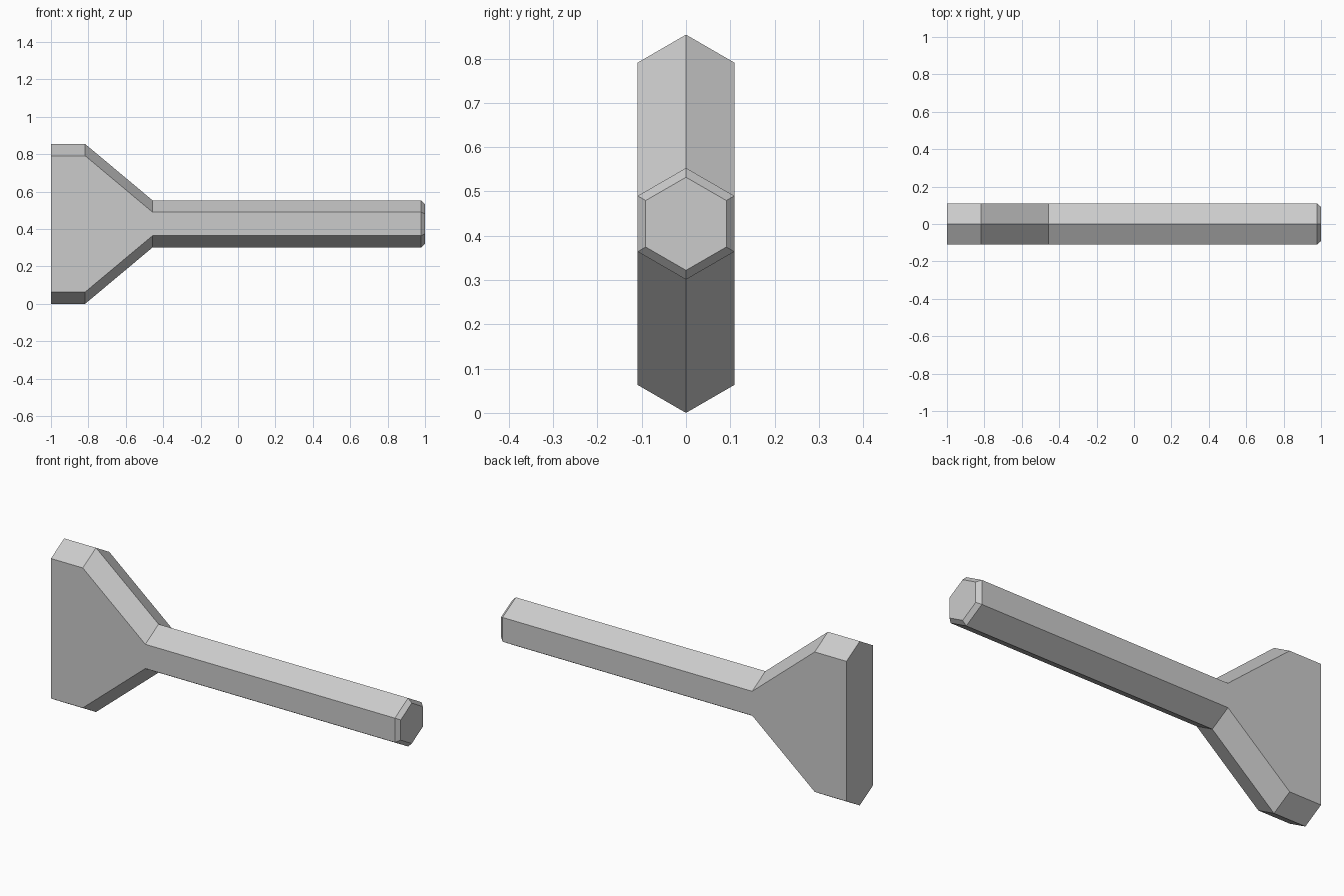
import bpy
import bmesh

cube = bpy.data.objects.get("Cube")
if cube:
    bpy.data.objects.remove(cube, do_unlink=True)

# Plain grey material
GREY = (0.6, 0.6, 0.6, 1.0)
grey = bpy.data.materials.new("plain grey")
grey.use_nodes = True
grey.diffuse_color = GREY
grey.node_tree.nodes["Principled BSDF"].inputs["Base Color"].default_value = GREY

MID_Z = 0.427

# Six-sided sections along the length: x, ridge half height, side half height, half width
SECTIONS = [
    (-1.0, 0.427, 0.364, 0.109),     # end of the flared head
    (-0.817, 0.427, 0.364, 0.109),   # head starts to taper
    (-0.457, 0.126, 0.063, 0.109),   # head meets the shaft
    (0.979, 0.126, 0.063, 0.109),    # start of the tip bevel
    (1.0, 0.105, 0.0525, 0.091),     # tip
]


def hex_ring(bm, x, ridge, side, width):
    outline = [(0, ridge), (width, side), (width, -side),
               (0, -ridge), (-width, -side), (-width, side)]
    return [bm.verts.new((x, y, MID_Z + z)) for y, z in outline]


def loft(name, sections):
    bm = bmesh.new()
    rings = [hex_ring(bm, *s) for s in sections]
    for a, b in zip(rings, rings[1:]):
        for i in range(len(a)):
            j = (i + 1) % len(a)
            bm.faces.new((a[i], a[j], b[j], b[i]))
    bm.faces.new(rings[0])
    bm.faces.new(rings[-1])
    # Merge the coplanar side panels into single flat faces
    seams = [e for e in bm.edges
             if len(e.link_faces) == 2 and abs(e.verts[0].co.x - e.verts[1].co.x) < 1e-5
             and all(abs(f.normal.y) > 0.99 for f in e.link_faces if not f.normal_update())]
    bmesh.ops.dissolve_edges(bm, edges=seams, use_verts=False)
    bmesh.ops.recalc_face_normals(bm, faces=bm.faces[:])
    mesh = bpy.data.meshes.new(name)
    bm.to_mesh(mesh)
    bm.free()
    mesh.materials.append(grey)
    obj = bpy.data.objects.new(name, mesh)
    bpy.context.collection.objects.link(obj)
    return obj


# One solid piece: flared head running into the hexagonal shaft
loft("flared_peg", SECTIONS)
